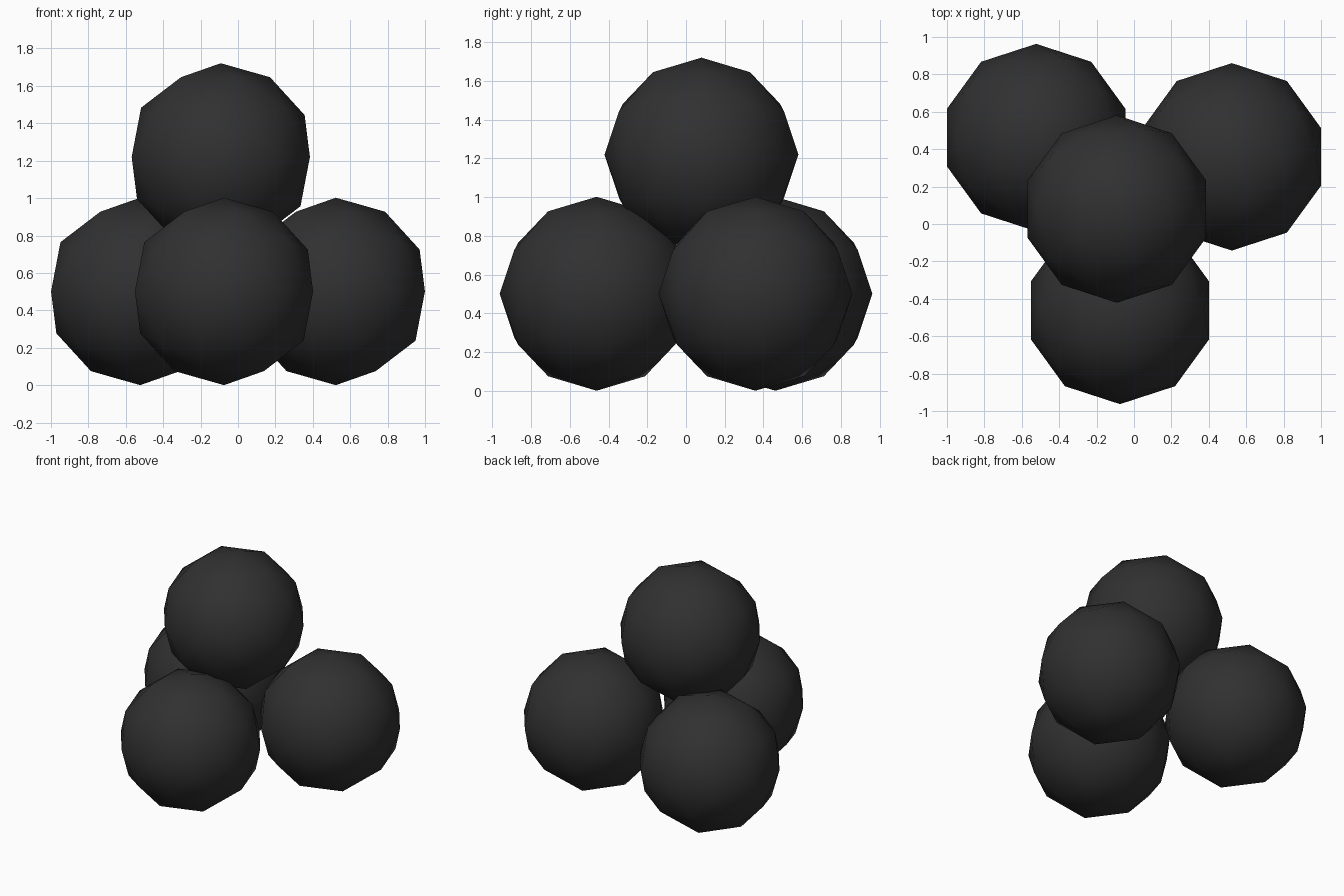
import bpy

if "Cube" in bpy.data.objects:
    bpy.data.objects.remove(bpy.data.objects["Cube"])

R = 0.501

# Dark iron colour shared by all balls
iron = bpy.data.materials.new("dark_iron")
iron.diffuse_color = (0.03, 0.03, 0.03, 1)
iron.use_nodes = True
iron.node_tree.nodes["Principled BSDF"].inputs["Base Color"].default_value = iron.diffuse_color


def ball(name, x, y, z):
    bpy.ops.mesh.primitive_ico_sphere_add(subdivisions=2, radius=R, location=(x, y, z))
    ob = bpy.context.object
    ob.name = name
    ob.data.materials.append(iron)
    bpy.ops.object.shade_smooth()


# Three balls on the ground
ball("front_ball", -0.075, -0.462, R)
ball("back_left_ball", -0.523, 0.462, R)
ball("back_right_ball", 0.523, 0.359, R)

# One ball resting on top
ball("top_ball", -0.092, 0.08, 1.22)
